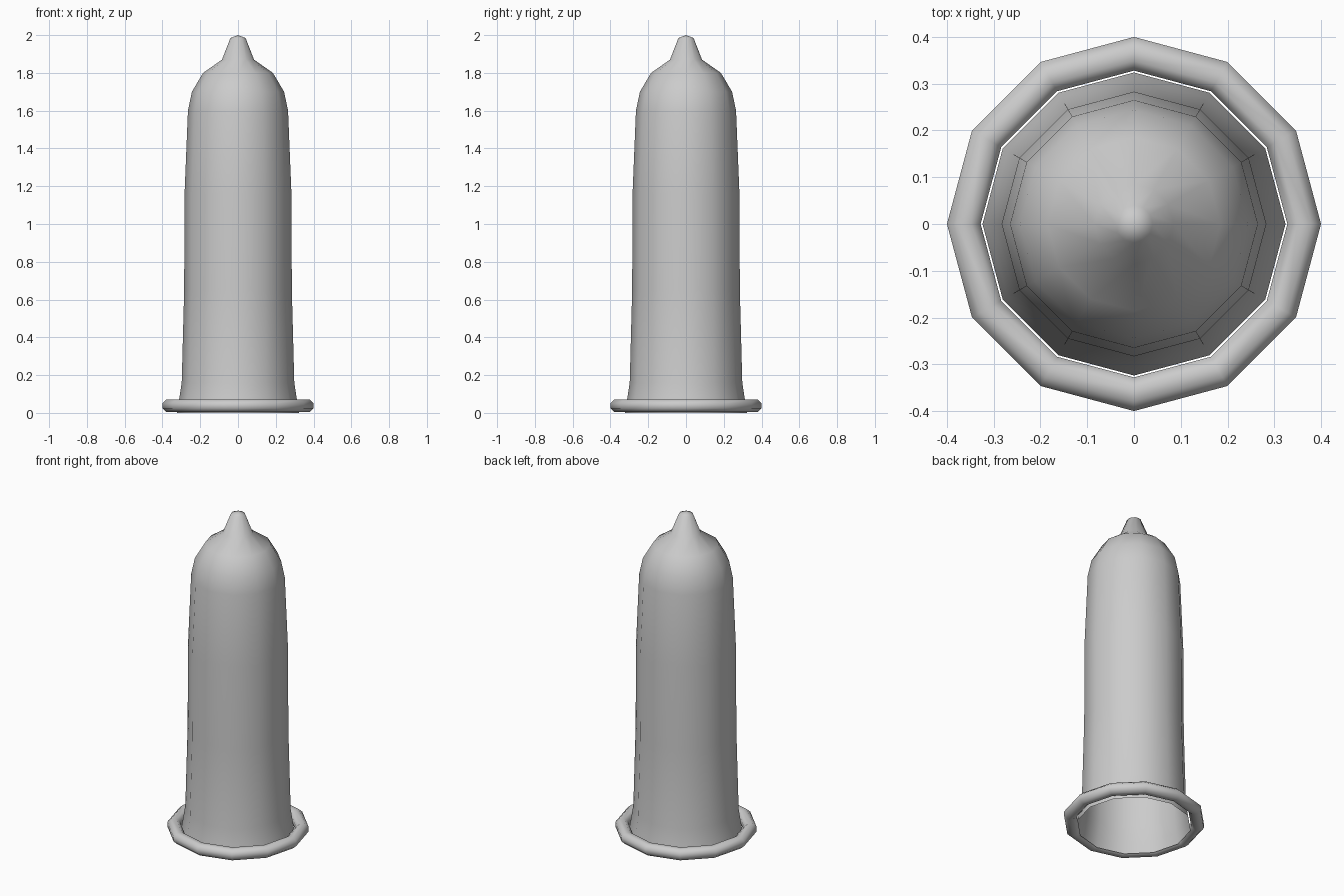
import bpy, bmesh
from math import cos, sin, pi

if "Cube" in bpy.data.objects:
    bpy.data.objects.remove(bpy.data.objects["Cube"])

SIDES = 12


def lathe(name, profile, closed=False):
    """Revolve (radius, z) points around z; radius 0 makes a pole."""
    bm = bmesh.new()
    rows = []
    for r, z in profile:
        if r == 0:
            rows.append([bm.verts.new((0, 0, z))] * SIDES)
        else:
            rows.append([bm.verts.new((r * cos(2 * pi * i / SIDES),
                                       r * sin(2 * pi * i / SIDES), z))
                         for i in range(SIDES)])
    pairs = list(zip(rows, rows[1:]))
    if closed:
        pairs.append((rows[-1], rows[0]))
    for a, b in pairs:
        for i in range(SIDES):
            j = (i + 1) % SIDES
            bm.faces.new(dict.fromkeys((a[i], a[j], b[j], b[i])))
    for f in bm.faces:
        f.smooth = True
    mesh = bpy.data.meshes.new(name)
    bm.to_mesh(mesh)
    bm.free()
    obj = bpy.data.objects.new(name, mesh)
    bpy.context.collection.objects.link(obj)
    return obj


# thin open-bottomed sheath with domed end and nipple tip
lathe("sheath", [(0.324, 0.0), (0.312, 0.07), (0.298, 0.16), (0.285, 0.65),
                 (0.283, 1.16), (0.265, 1.60), (0.244, 1.70), (0.185, 1.80),
                 (0.085, 1.87), (0.04, 1.985), (0.0, 2.0)])

# rolled rim: octagonal tube with flats facing out, up, in and down
R = 0.036 / cos(pi / 8)
lathe("rim_ring", [(0.364 + R * cos(pi / 8 + k * pi / 4),
                    0.038 + 0.94 * R * sin(pi / 8 + k * pi / 4))
                   for k in range(8)], closed=True)
